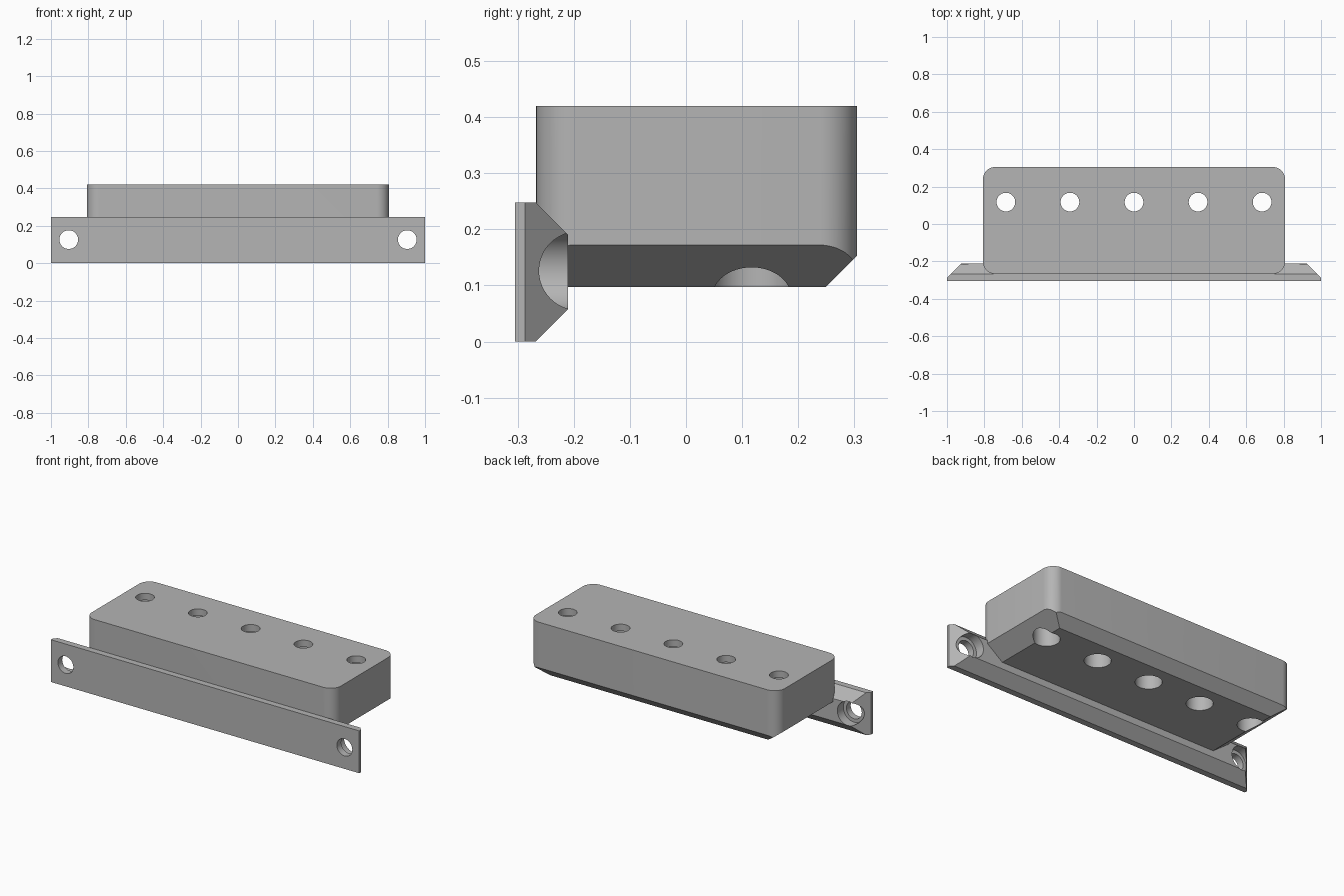
import bpy, bmesh
from math import radians
from mathutils import Matrix, Vector

if "Cube" in bpy.data.objects:
    bpy.data.objects.remove(bpy.data.objects["Cube"], do_unlink=True)

GREY = (0.46, 0.46, 0.46, 1)
mat = bpy.data.materials.new("plain grey")
mat.use_nodes = True
mat.diffuse_color = GREY
mat.node_tree.nodes["Principled BSDF"].inputs["Base Color"].default_value = GREY


def box(lo, hi):
    bm = bmesh.new()
    bmesh.ops.create_cube(bm, size=1)
    lo, hi = Vector(lo), Vector(hi)
    for v in bm.verts:
        v.co = [a + (b - a) * (c + 0.5) for a, b, c in zip(lo, hi, v.co)]
    return bm


def slice_off(bm, point, normal):
    """Remove everything on the normal's side of a plane and cap the cut."""
    cut = bmesh.ops.bisect_plane(bm, geom=bm.verts[:] + bm.edges[:] + bm.faces[:],
                                 plane_co=point, plane_no=normal, clear_outer=True)
    edges = [e for e in cut["geom_cut"] if isinstance(e, bmesh.types.BMEdge)]
    bmesh.ops.contextual_create(bm, geom=edges)


def finish(bm, name):
    bmesh.ops.recalc_face_normals(bm, faces=bm.faces)
    mesh = bpy.data.meshes.new(name)
    bm.to_mesh(mesh)
    bm.free()
    obj = bpy.data.objects.new(name, mesh)
    bpy.context.collection.objects.link(obj)
    mesh.materials.append(mat)
    return obj


def stepped_pins(name, matrices, step, length, sides=48):
    """Wide pins up to the step, narrow beyond it, along local z."""
    bm = bmesh.new()
    for m in matrices:
        rings = []
        for r, z in ((0.07, -0.1), (0.07, step), (0.05, step), (0.05, length)):
            made = bmesh.ops.create_circle(bm, segments=sides, radius=r,
                                           matrix=m @ Matrix.Translation((0, 0, z)))
            rings.append(made["verts"])
        for a, b in zip(rings, rings[1:]):
            for i in range(sides):
                j = (i + 1) % sides
                bm.faces.new((a[i], a[j], b[j], b[i]))
        bm.faces.new(rings[0])
        bm.faces.new(rings[-1])
    return finish(bm, name)


def drill(obj, cutter):
    mod = obj.modifiers.new("holes", "BOOLEAN")
    mod.operation = "DIFFERENCE"
    mod.solver = "EXACT"
    mod.object = cutter
    bpy.ops.object.select_all(action="DESELECT")
    bpy.context.view_layer.objects.active = obj
    obj.select_set(True)
    bpy.ops.object.modifier_apply(modifier=mod.name)
    bpy.data.objects.remove(cutter, do_unlink=True)
    bpy.ops.object.shade_smooth_by_angle(angle=radians(25))


# Main block: rounded upright corners, sloped underside at both ends and the back
bm = box((-0.808, -0.267, 0.097), (0.808, 0.305, 0.42))
upright = [e for e in bm.edges if abs(e.verts[0].co.z - e.verts[1].co.z) > 0.1]
bmesh.ops.bevel(bm, geom=upright, offset=0.067, segments=12, profile=0.5, affect="EDGES")
slice_off(bm, (0, 0.305, 0.153), (0, 1, -1))
for s in (-1, 1):
    slice_off(bm, (s * 0.808, 0, 0.172), (s * 0.75, 0, -1))
block = finish(bm, "main_block")
drill(block, stepped_pins("block_hole_cutter",
      [Matrix.Translation((i * 0.3425, 0.117, 0.097)) for i in range(-2, 3)], 0.283, 0.5))

# Mounting plate: flat front, sloped edges all round the back
bm = box((-1, -0.305, 0), (1, -0.21, 0.248))
slice_off(bm, (0, -0.268, 0.248), (0, 1, 1))
slice_off(bm, (0, -0.268, 0), (0, 1, -1))
for s in (-1, 1):
    slice_off(bm, (s, -0.287, 0), (s, 1, 0))
plate = finish(bm, "mounting_plate")
turn = Matrix.Rotation(radians(90), 4, "X")
drill(plate, stepped_pins("plate_hole_cutter",
      [Matrix.Translation((s * 0.905, -0.21, 0.126)) @ turn for s in (-1, 1)], 0.055, 0.2))
